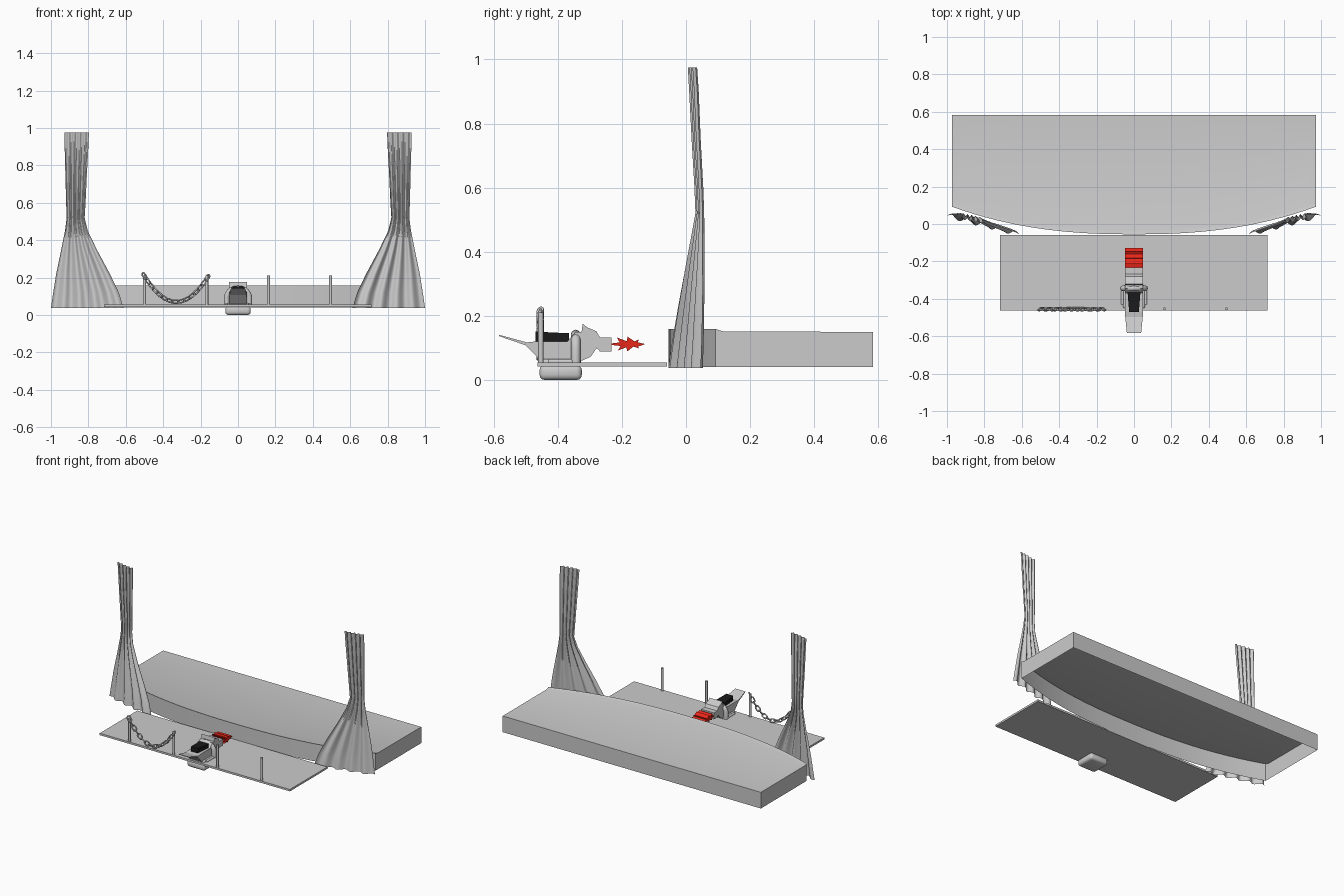
import bpy, bmesh
from math import sin, pi, atan2
from mathutils import Matrix, Vector

if "Cube" in bpy.data.objects:
    bpy.data.objects.remove(bpy.data.objects["Cube"])


def mat(name, col):
    m = bpy.data.materials.new(name)
    m.diffuse_color = (*col, 1)
    m.use_nodes = True
    m.node_tree.nodes["Principled BSDF"].inputs["Base Color"].default_value = m.diffuse_color
    return m


BLACK = mat("black", (0.01, 0.01, 0.01))
RED = mat("red", (0.8, 0.02, 0.01))


def finish(name, bm, material=None, smooth=None, recalc=True):
    if recalc:
        bmesh.ops.recalc_face_normals(bm, faces=bm.faces)
    me = bpy.data.meshes.new(name)
    bm.to_mesh(me)
    bm.free()
    ob = bpy.data.objects.new(name, me)
    bpy.context.collection.objects.link(ob)
    if material:
        me.materials.append(material)
    if smooth:
        bpy.ops.object.select_all(action='DESELECT')
        ob.select_set(True)
        bpy.context.view_layer.objects.active = ob
        bpy.ops.object.shade_smooth_by_angle(angle=smooth)
    return ob


def grid(bm, rows):
    vs = [[bm.verts.new(p) for p in r] for r in rows]
    for a, b in zip(vs, vs[1:]):
        for i in range(len(a) - 1):
            bm.faces.new((a[i], a[i + 1], b[i + 1], b[i]))
    return vs


def box(name, lo, hi, bevel=0, segs=3):
    bm = bmesh.new()
    lo, hi = Vector(lo), Vector(hi)
    bmesh.ops.create_cube(bm, size=1, matrix=Matrix.Translation((lo + hi) / 2) @ Matrix.Diagonal((*(hi - lo), 1)))
    if bevel:
        bmesh.ops.bevel(bm, geom=bm.edges[:], offset=bevel, segments=segs, profile=0.5, affect='EDGES')
    return finish(name, bm, smooth=0.6 if bevel else None)


def prism(name, profile, width, material=None):
    """Side profile (y, z) spread across x; width is a function of y."""
    bm = bmesh.new()
    l = [bm.verts.new((-width(y), y, z)) for y, z in profile]
    r = [bm.verts.new((width(y), y, z)) for y, z in profile]
    n = len(profile)
    for i in range(n):
        j = (i + 1) % n
        bm.faces.new((l[i], l[j], r[j], r[i]))
    bm.faces.new(l)
    bm.faces.new(r)
    return finish(name, bm, material)


def tube(name, pts, radius):
    cu = bpy.data.curves.new(name, 'CURVE')
    cu.dimensions = '3D'
    cu.bevel_depth = radius
    cu.bevel_resolution = 3
    cu.use_fill_caps = True
    sp = cu.splines.new('POLY')
    sp.points.add(len(pts) - 1)
    for p, co in zip(sp.points, pts):
        p.co = (*co, 1)
    ob = bpy.data.objects.new(name, cu)
    bpy.context.collection.objects.link(ob)
    return ob


# Main stage: bowed front, raised rim, open underneath
bm = bmesh.new()
xs = [-0.972 + 1.944 * i / 32 for i in range(33)]
front = [-0.055 + 0.147 * abs(x / 0.972) ** 2.4 for x in xs]
rows = [[(x, f, 0.04) for x, f in zip(xs, front)],
        [(x, f, 0.159) for x, f in zip(xs, front)],
        [(x, f + 0.025, 0.151) for x, f in zip(xs, front)],
        [(x, 0.583, 0.15) for x in xs],
        [(x, 0.583, 0.04) for x in xs]]
vs = grid(bm, rows)
for c in (0, -1):
    bm.faces.new([r[c] for r in vs])
finish("stage", bm, smooth=0.6)

# Front platform
box("front_platform", (-0.717, -0.463, 0.042), (0.715, -0.06, 0.055))

# Tied curtains: z, outer x, inner x, outer y, inner y, fold depth
keys = [(0.037, 1.0, 0.612, 0.045, -0.055, 0.013), (0.12, 0.988, 0.637, 0.048, -0.043, 0.012),
        (0.22, 0.972, 0.685, 0.05, -0.026, 0.011), (0.35, 0.945, 0.755, 0.052, -0.002, 0.009),
        (0.45, 0.925, 0.803, 0.052, 0.018, 0.007), (0.52, 0.916, 0.82, 0.052, 0.032, 0.006),
        (0.6, 0.919, 0.815, 0.049, 0.029, 0.006), (0.75, 0.923, 0.808, 0.041, 0.02, 0.006),
        (0.9, 0.927, 0.8, 0.035, 0.012, 0.006), (0.975, 0.928, 0.797, 0.03, 0.008, 0.006)]
rows = []
for a, b in zip(keys, keys[1:] + [keys[-1]]):
    for t in ((0, 0.5) if a != b else (0,)):
        z, xo, xi, yo, yi, d = [p + (q - p) * t for p, q in zip(a, b)]
        rows.append([(xo + (xi - xo) * u, yo + (yi - yo) * u + d * sin(u * 9 * pi), z)
                     for u in [i / 54 for i in range(55)]])
bm = bmesh.new()
grid(bm, rows)
curtain = finish("curtains", bm, smooth=1.2)
curtain.modifiers.new("mirror", 'MIRROR').use_mirror_merge = False

# Barrier posts
for i, x in enumerate((-0.5, -0.167, 0.163, 0.495)):
    bm = bmesh.new()
    bmesh.ops.create_cone(bm, cap_ends=True, segments=16, radius1=0.008, radius2=0.008, depth=0.158,
                          matrix=Matrix.Translation((x, -0.453, 0.131)))
    finish(f"barrier_post_{i + 1}", bm, smooth=0.6)


# Hanging chain between the two left posts
def sag(t):
    return Vector((-0.5 + 0.335 * t, -0.455, 0.208 - 0.01 * t - 0.132 * 4 * t * (1 - t)))


fine = [sag(i / 400) for i in range(401)]
dist = [0]
for p, q in zip(fine, fine[1:]):
    dist.append(dist[-1] + (q - p).length)
bm = bmesh.new()
LINKS = 15
for k in range(LINKS):
    i = next(i for i, s in enumerate(dist) if s >= dist[-1] * k / (LINKS - 1) - 1e-5)
    d = fine[min(i + 1, 400)] - fine[max(i - 1, 0)]
    m = Matrix.Translation(fine[i]) @ Matrix.Rotation(-atan2(d.z, d.x), 4, 'Y') \
        @ Matrix.Rotation(pi / 4 + k % 2 * pi / 2, 4, 'X')
    ring = []
    for a in range(16):
        A = Matrix.Rotation(a * pi / 8, 4, 'Z')
        stretch = 0.008 if a in (0, 1, 2, 3, 13, 14, 15) else -0.008 if 5 <= a <= 11 else 0
        ring.append([bm.verts.new(m @ (A @ Vector((0.011 + 0.0042 * sin(b * pi / 4 + pi / 2), 0,
                                                    0.0042 * sin(b * pi / 4))) + Vector((stretch, 0, 0))))
                     for b in range(8)])
    for a in range(16):
        for b in range(8):
            bm.faces.new((ring[a][b], ring[a - 15][b], ring[a - 15][b - 7], ring[a][b - 7]))
finish("chain", bm, smooth=1.2)

# Ride base, set through the platform
box("ride_base", (-0.068, -0.457, 0.0), (0.068, -0.325, 0.046), 0.016)
box("ride_base_top", (-0.058, -0.45, 0.04), (0.058, -0.327, 0.066), 0.008)

# Rounded hoop over the body, with low side rails
arch = [(-0.06, -0.344, 0.05), (-0.06, -0.344, 0.1)]
arch += [(-0.058 * sin(pi / 2 - a * pi / 10), -0.344, 0.1 + 0.042 * sin(a * pi / 10)) for a in range(1, 10)]
arch += [(0.06, -0.344, 0.1), (0.06, -0.344, 0.05)]
tube("hoop", arch, 0.015)
for s, n in ((-1, "left"), (1, "right")):
    tube(f"side_rail_{n}", [(s * 0.062, -0.344, 0.057), (s * 0.062, -0.43, 0.057)], 0.008)

# Beast body with tail and head, seen from the side
prism("beast_body",
      [(-0.584, 0.141), (-0.496, 0.117), (-0.47, 0.12), (-0.37, 0.12), (-0.345, 0.15), (-0.326, 0.15),
       (-0.322, 0.176), (-0.31, 0.165), (-0.28, 0.152), (-0.268, 0.132), (-0.232, 0.132), (-0.232, 0.088),
       (-0.268, 0.088), (-0.278, 0.1), (-0.298, 0.072), (-0.325, 0.06), (-0.453, 0.06), (-0.5, 0.108),
       (-0.584, 0.137)],
      lambda y: 0.038 + 0.01 * min(1, (y + 0.584) / 0.1))

# Black seat
prism("seat", [(-0.47, 0.115), (-0.47, 0.152), (-0.42, 0.148), (-0.365, 0.146), (-0.365, 0.115)],
      lambda y: 0.026 + 0.08 * (y + 0.47), BLACK)

# Flame: jagged profile
top = [(-0.232, 0.114), (-0.207, 0.117), (-0.215, 0.132), (-0.185, 0.121), (-0.182, 0.135), (-0.16, 0.12),
       (-0.148, 0.126), (-0.15, 0.117), (-0.127, 0.112)]
low = [(-0.15, 0.104), (-0.146, 0.098), (-0.164, 0.104), (-0.183, 0.089), (-0.186, 0.102), (-0.212, 0.092),
       (-0.204, 0.106), (-0.232, 0.109)]
prism("flame", top + low, lambda y: 0.048, RED)
